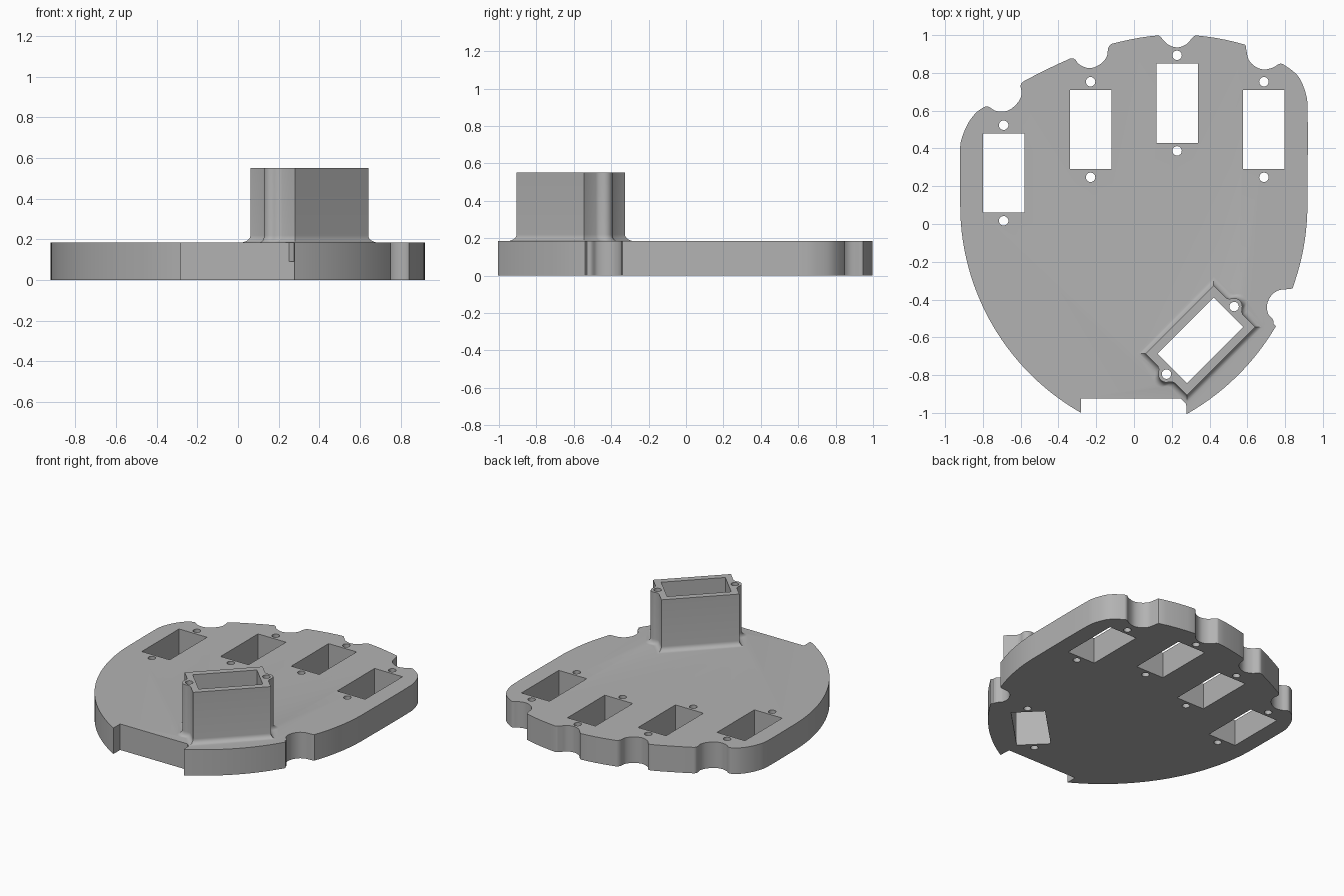
import bpy, bmesh
from math import sin, cos, pi, radians, atan2, hypot
from mathutils import Vector, Matrix
from mathutils.geometry import interpolate_bezier

if "Cube" in bpy.data.objects:
    bpy.data.objects.remove(bpy.data.objects["Cube"], do_unlink=True)

PLATE_TOP, MOUNT_TOP, FLARE = 0.185, 0.552, 0.035

grey = bpy.data.materials.new("plain_grey")
grey.use_nodes = True
grey.diffuse_color = (0.45, 0.45, 0.45, 1)
grey.node_tree.nodes["Principled BSDF"].inputs["Base Color"].default_value = grey.diffuse_color


def make_object(name, bm):
    bmesh.ops.recalc_face_normals(bm, faces=bm.faces)
    mesh = bpy.data.meshes.new(name)
    bm.to_mesh(mesh)
    bm.free()
    mesh.materials.append(grey)
    obj = bpy.data.objects.new(name, mesh)
    bpy.context.collection.objects.link(obj)
    return obj


def loft(bm, rings):
    """Closed solid through rings of equal point count."""
    loops = [[bm.verts.new(p) for p in ring] for ring in rings]
    for a, b in zip(loops, loops[1:]):
        for i in range(len(a)):
            j = (i + 1) % len(a)
            bm.faces.new((a[i], a[j], b[j], b[i]))
    bm.faces.new(loops[0][::-1])
    bm.faces.new(loops[-1])


def prism(bm, outline, z0, z1):
    loft(bm, [[(x, y, z) for x, y in outline] for z in (z0, z1)])


def smooth_path(points, steps=5):
    """Smooth curve through points with length-limited handles."""
    pts = [Vector(p) for p in points]
    last = len(pts) - 1
    tan = [(pts[min(i + 1, last)] - pts[max(i - 1, 0)]).normalized() for i in range(last + 1)]
    path = []
    for i in range(last):
        a, b = pts[i], pts[i + 1]
        h = (b - a).length / 3
        path += interpolate_bezier(a, a + tan[i] * h, b - tan[i + 1] * h, b, steps + 1)[:-1]
    return [(p.x, p.y) for p in path + [pts[-1]]]


def arc(cx, cy, start, end, steps):
    """Circular arc about a centre between two points."""
    r = hypot(start[0] - cx, start[1] - cy)
    a = atan2(start[1] - cy, start[0] - cx) % (2 * pi)
    b = atan2(end[1] - cy, end[0] - cx) % (2 * pi)
    return [(cx + r * cos(a + (b - a) * i / steps), cy + r * sin(a + (b - a) * i / steps))
            for i in range(steps + 1)]


# Palm plate outline: side arcs, scalloped finger edge, thumb notch, wrist cut
finger_edge = [
    (-.92, .1), (-.92, .41), (-.91, .46), (-.88, .53), (-.84, .585), (-.8, .615),
    (-.775, .622), (-.735, .6), (-.69, .595), (-.65, .61), (-.61, .65), (-.595, .69),
    (-.6, .735), (-.585, .755), (-.34, .875), (-.315, .873), (-.29, .845), (-.235, .825),
    (-.18, .845), (-.145, .885), (-.135, .935), (-.115, .955), (.125, .998), (.155, .975),
    (.18, .95), (.228, .935), (.275, .95), (.3, .975), (.33, .998), (.585, .95),
    (.595, .92), (.607, .87), (.64, .835), (.688, .818), (.74, .83), (.77, .848),
    (.79, .845), (.865, .787), (.9, .72), (.918, .64), (.918, .1)]
thumb_notch = [(.84, -.34), (.825, -.344), (.77, -.35), (.73, -.375), (.705, -.425),
               (.71, -.475), (.735, -.505), (.74, -.53)]
outline = arc(.345, .1, (-.28, -1), finger_edge[0], 28)[:-1]
outline += smooth_path(finger_edge)[:-1]
right = [(-x, y) for x, y in arc(.345, .1, (-.918, .1), (-.84, -.34), 10)]
outline += right[:-1] + smooth_path(thumb_notch)
outline += [(-x, y) for x, y in arc(.345, .1, (-.752, -.54), (-.275, -1), 14)]
outline += [(.275, -.925), (-.28, -.925)]

bm = bmesh.new()
prism(bm, outline, 0, PLATE_TOP)
plate = make_object("palm_plate", bm)

# Thumb mount: box with a round screw boss at each end and a flared foot
mount_frame = Matrix.Translation((.351, -.616, 0)) @ Matrix.Rotation(radians(45), 4, "Z")
HALF_L, HALF_W, BOSS = .255, .155, .042
end = [(HALF_L, -HALF_W), (HALF_L, -.065), (HALF_L + .007, -.048)]
end += [(HALF_L + BOSS * cos(a), BOSS * sin(a)) for a in (radians(-57 + 9.5 * i) for i in range(13))]
end += [(HALF_L + .007, .048), (HALF_L, .065), (HALF_L, HALF_W)]
section = end + [(-u, -v) for u, v in end]


def mount_ring(d, z):
    ring = []
    for u, v in section:
        u += d if u > 0 else -d
        if abs(v) == HALF_W:
            v += d if v > 0 else -d
        ring.append(mount_frame @ Vector((u, v, z)))
    return ring


rings = [mount_ring(FLARE, PLATE_TOP / 2)]
for i in range(7):
    t = pi / 2 * i / 6
    rings.append(mount_ring(FLARE * (1 - sin(t)), PLATE_TOP + FLARE * (1 - cos(t))))
rings.append(mount_ring(0, MOUNT_TOP))
bm = bmesh.new()
loft(bm, rings)
mount = make_object("thumb_mount", bm)

# Motor pockets: a rectangular opening with a screw hole beyond each end
bm = bmesh.new()
upright = Matrix.Rotation(pi / 2, 4, "Z")
frames = [Matrix.Translation((x, y, 0)) @ upright
          for x, y in ((-.69, .27), (-.23, .5), (.228, .64), (.688, .5))]
for frame in frames + [mount_frame]:
    def place(points):
        return [(frame @ Vector((u, v, 0))).to_2d() for u, v in points]
    prism(bm, place([(-.21, -.11), (.21, -.11), (.21, .11), (-.21, .11)]), -.1, 1)
    for side in (-1, 1):
        circle = [(side * .253 + .025 * cos(k * pi / 12), .025 * sin(k * pi / 12)) for k in range(24)]
        prism(bm, place(circle), -.1, 1)
cutter = make_object("pocket_cutter", bm)
cutter.hide_render = True

# Join the mount to the plate, then cut the pockets
bpy.ops.object.select_all(action="DESELECT")
bpy.context.view_layer.objects.active = plate
plate.select_set(True)
for tool, operation in ((mount, "UNION"), (cutter, "DIFFERENCE")):
    mod = plate.modifiers.new(tool.name, "BOOLEAN")
    mod.object, mod.operation, mod.solver = tool, operation, "EXACT"
    bpy.ops.object.modifier_apply(modifier=mod.name)
    bpy.data.objects.remove(tool, do_unlink=True)
bpy.ops.object.shade_smooth_by_angle(angle=radians(30))
